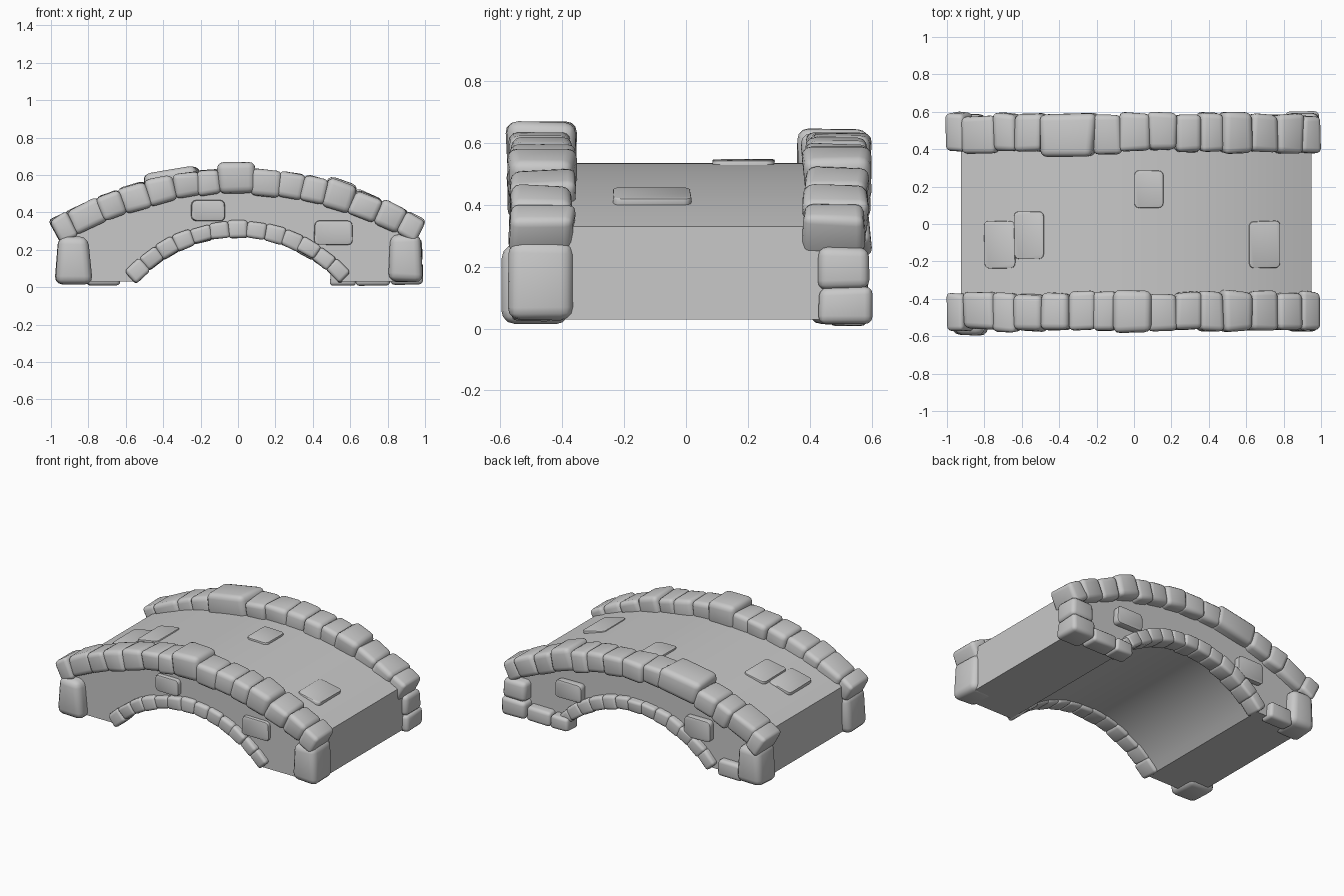
import bpy, bmesh, math, random
from mathutils import Matrix, Vector

random.seed(7)
cube = bpy.data.objects.get("Cube")
if cube:
    bpy.data.objects.remove(cube, do_unlink=True)

# Single grey stone material
stone_grey = bpy.data.materials.new("stone_grey")
stone_grey.use_nodes = True
GREY = (0.58, 0.58, 0.58, 1)
stone_grey.diffuse_color = GREY
stone_grey.node_tree.nodes["Principled BSDF"].inputs["Base Color"].default_value = GREY


def finish(name, bm, angle=40):
    """Turn a bmesh into a smooth-shaded object with sharp edges kept."""
    bmesh.ops.recalc_face_normals(bm, faces=bm.faces)
    mesh = bpy.data.meshes.new(name)
    bm.to_mesh(mesh)
    bm.free()
    mesh.materials.append(stone_grey)
    obj = bpy.data.objects.new(name, mesh)
    bpy.context.collection.objects.link(obj)
    bpy.ops.object.select_all(action='DESELECT')
    obj.select_set(True)
    bpy.context.view_layer.objects.active = obj
    bpy.ops.object.shade_smooth_by_angle(angle=math.radians(angle))


def add_stone(bm, centre, size, slope=0.0, rough=0.05, taper=1.0, thin_axis=None):
    """Add one worn block, tilted in the x-z plane; thin slabs get round corners."""
    part = bmesh.new()
    bmesh.ops.create_cube(part, size=1)
    for v in part.verts:
        if v.co.z > 0:
            v.co.x *= taper
        v.co = Vector([c * s * (1 + random.uniform(-rough, rough) * 2)
                       for c, s in zip(v.co, size)])
    if thin_axis is not None:
        corners = [e for e in part.edges
                   if abs((e.verts[0].co - e.verts[1].co)[thin_axis]) > size[thin_axis] / 2]
        bmesh.ops.bevel(part, geom=corners, offset=0.025, segments=3,
                        profile=0.5, affect='EDGES')
        rims = [f for f in part.faces if abs(f.normal[thin_axis]) > 0.9]
        edges = list({e for f in rims for e in f.edges})
        bmesh.ops.bevel(part, geom=edges, offset=min(size) * 0.15, segments=2,
                        profile=0.5, affect='EDGES')
    else:
        bmesh.ops.bevel(part, geom=part.edges[:], offset=min(size) * 0.22,
                        segments=3, profile=0.5, affect='EDGES')
    turn = Matrix.Rotation(-math.atan(slope), 4, 'Y')
    bmesh.ops.transform(part, matrix=Matrix.Translation(centre) @ turn, verts=part.verts)
    temp = bpy.data.meshes.new("temp")
    part.to_mesh(temp)
    part.free()
    bm.from_mesh(temp)
    bpy.data.meshes.remove(temp)


# Bridge body: arched deck above, round arch below
DECK_R, DECK_TOP = 2.3, 0.535
SOFFIT_R, ARCH_Z = 0.73, -0.445
BASE_Z, HALF_W, END_R, END_L = 0.03, 0.52, -0.925, 0.95


def deck_z(x):
    return DECK_TOP - DECK_R + math.sqrt(DECK_R ** 2 - x * x)


outline = []
for i in range(25):
    x = END_R + (END_L - END_R) * i / 24
    outline.append((x, deck_z(x)))
outline.append((END_L, BASE_Z))
spring = math.acos((BASE_Z - ARCH_Z) / SOFFIT_R)
for i in range(25):
    a = spring * (1 - i / 12)
    outline.append((SOFFIT_R * math.sin(a), ARCH_Z + SOFFIT_R * math.cos(a)))
outline.append((END_R, BASE_Z))

bm = bmesh.new()
side = bm.faces.new([bm.verts.new((x, -HALF_W, z)) for x, z in outline])
moved = bmesh.ops.extrude_face_region(bm, geom=[side])["geom"]
bmesh.ops.translate(bm, vec=(0, HALF_W * 2, 0),
                    verts=[v for v in moved if isinstance(v, bmesh.types.BMVert)])
finish("bridge_body", bm, 20)

# Parapets: a row of worn blocks along each deck edge
right_half = [-0.975, -0.89, -0.73, -0.62, -0.48]
left_half = [0.08, 0.22, 0.35, 0.465, 0.615, 0.75, 0.88, 0.97]
front_joints = right_half + [-0.34, -0.21, -0.1] + left_half
back_joints = right_half + [-0.21, -0.07] + left_half


def parapet(name, joints, y, tall):
    bm = bmesh.new()
    for a, b in zip(joints, joints[1:]):
        x = (a + b) / 2
        slope = -0.57 * x
        extra = tall.get(a, 0)
        length = (b - a) * math.hypot(1, slope) + 0.014
        centre = (x, y + random.uniform(-0.008, 0.008), 0.566 - 0.285 * x * x + extra / 2)
        depth = random.uniform(0.2, 0.212) + extra * 0.5
        add_stone(bm, centre, (length, depth, random.uniform(0.13, 0.145) + extra), slope)
    finish(name, bm)


parapet("front_parapet", front_joints, -0.468, {-0.1: 0.035, 0.465: 0.01})
parapet("back_parapet", back_joints, 0.485, {-0.48: 0.03, 0.465: 0.025})

# Arch rings: small wedge blocks around both mouths of the arch
for name, y in (("front_arch_ring", -0.495), ("back_arch_ring", 0.5)):
    bm = bmesh.new()
    count, radius, span = 13, 0.755, 0.855
    for i in range(count):
        a = span * (2 * (i + 0.5) / count - 1)
        centre = (radius * math.sin(a), y, ARCH_Z + radius * math.cos(a))
        size = (radius * 2 * span / count + 0.01, random.uniform(0.115, 0.135),
                random.uniform(0.08, 0.094))
        add_stone(bm, centre, size, -math.tan(a))
    finish(name, bm)

# Corner pillars under the parapet ends, and low footing stones (centre, size, taper)
pillars = {
    "front_right_pillar": [((-0.88, -0.485, 0.145), (0.2, 0.22, 0.25), 0.8)],
    "front_left_pillar": [((0.895, -0.47, 0.155), (0.19, 0.21, 0.25), 0.87)],
    "back_right_pillar": [((-0.88, 0.49, 0.145), (0.19, 0.19, 0.25), 0.85)],
    "back_left_pillar": [((0.9, 0.515, 0.075), (0.18, 0.17, 0.12), 1),
                         ((0.9, 0.51, 0.195), (0.175, 0.165, 0.135), 0.95)],
    "back_footing_stones": [((0.72, 0.525, 0.06), (0.19, 0.12, 0.1), 0.95),
                            ((0.56, 0.525, 0.055), (0.14, 0.12, 0.09), 0.9),
                            ((-0.72, 0.515, 0.065), (0.18, 0.1, 0.11), 0.95)],
}
for name, blocks in pillars.items():
    bm = bmesh.new()
    for centre, size, taper in blocks:
        add_stone(bm, centre, size, rough=0.03, taper=taper)
    finish(name, bm)

# Raised slabs on the deck
bm = bmesh.new()
for x, y, w, d in ((-0.715, -0.11, 0.17, 0.25), (-0.56, -0.06, 0.16, 0.25),
                   (0.08, 0.185, 0.155, 0.2), (0.695, -0.11, 0.17, 0.25)):
    slope = -0.75 * x / DECK_R
    add_stone(bm, (x, y, deck_z(x) - 0.003), (w, d, 0.03), slope, 0.015, thin_axis=2)
finish("deck_slabs", bm)

# Raised blocks on the two side walls
bm = bmesh.new()
for x, y, z, w, h in ((-0.16, -0.525, 0.41, 0.18, 0.11), (0.51, -0.52, 0.29, 0.2, 0.13),
                      (0.5, 0.54, 0.285, 0.2, 0.12), (-0.475, 0.535, 0.285, 0.2, 0.14)):
    add_stone(bm, (x, y, z), (w, 0.05, h), 0, 0.02, thin_axis=1)
finish("wall_blocks", bm)
